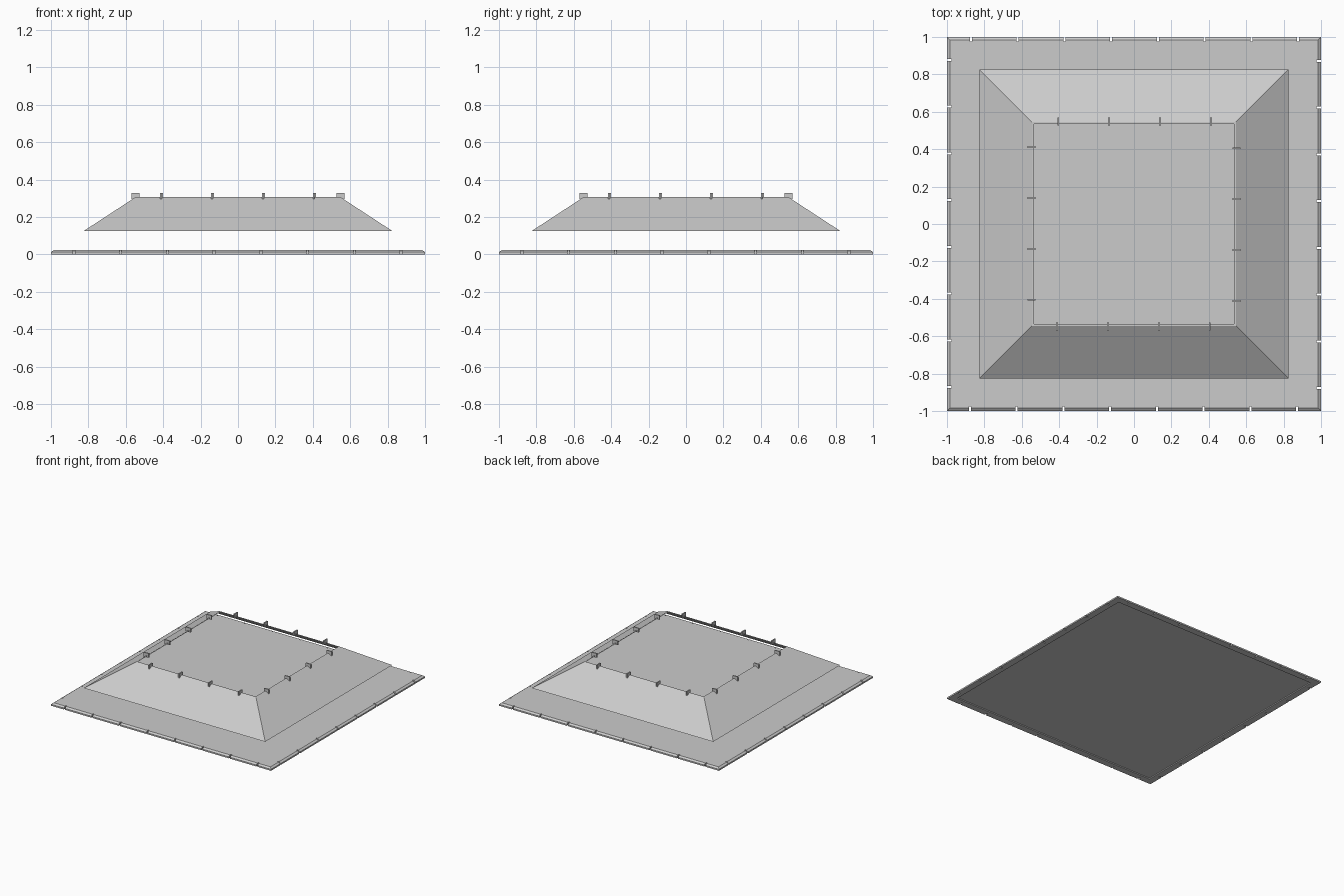
import bpy, bmesh
from mathutils import Matrix, Vector

if "Cube" in bpy.data.objects:
    bpy.data.objects.remove(bpy.data.objects["Cube"])

grey = bpy.data.materials.new("plain_grey")
grey.use_nodes = True
COLOUR = (0.6, 0.6, 0.6, 1)
grey.diffuse_color = COLOUR
grey.node_tree.nodes["Principled BSDF"].inputs["Base Color"].default_value = COLOUR


def finish(bm, name):
    mesh = bpy.data.meshes.new(name)
    bm.to_mesh(mesh)
    bm.free()
    mesh.materials.append(grey)
    obj = bpy.data.objects.new(name, mesh)
    bpy.context.collection.objects.link(obj)
    return obj


def square_loft(name, rings, closed):
    """Stack square rings given as (half width, height)."""
    bm = bmesh.new()
    loops = [[bm.verts.new((sx * r, sy * r, z))
              for sx, sy in ((-1, -1), (1, -1), (1, 1), (-1, 1))]
             for r, z in rings]
    for low, high in zip(loops, loops[1:]):
        for i in range(4):
            j = (i + 1) % 4
            bm.faces.new((low[i], low[j], high[j], high[i]))
    if closed:
        bm.faces.new(loops[0][::-1])
        bm.faces.new(loops[-1])
    return finish(bm, name)


def boxes_on_sides(name, count, spacing, reach, z, size):
    """Repeat a small box along all four sides of a square."""
    bm = bmesh.new()
    for side in range(4):
        turn = Matrix.Rotation(side * 1.5707963, 4, "Z")
        for i in range(count):
            place = Vector(((i - (count - 1) / 2) * spacing - 0.003, -reach, z))
            bmesh.ops.create_cube(bm, size=1, matrix=turn
                                  @ Matrix.Translation(place)
                                  @ Matrix.Diagonal((*size, 1)))
    return finish(bm, name)


# Base plate with a bevelled edge and a shallow recess underneath
base = square_loft("base_plate", [(0.945, 0.008), (0.945, 0), (1, 0),
                                  (1, 0.012), (0.985, 0.023)], True)

# Slots through the edge of the base plate
cutter = boxes_on_sides("slot_cutter", 8, 0.25, 1, 0.01, (0.011, 0.05, 0.1))
cutter.hide_render = True
cut = base.modifiers.new("slots", "BOOLEAN")
cut.operation = "DIFFERENCE"
cut.solver = "EXACT"
cut.object = cutter
graph = bpy.context.evaluated_depsgraph_get()
base.data = bpy.data.meshes.new_from_object(base.evaluated_get(graph))
base.modifiers.clear()
bpy.data.objects.remove(cutter)

# Raised sloping collar, open at the top and bottom, with a narrow lip
square_loft("sloping_collar", [(0.825, 0.125), (0.545, 0.308), (0.535, 0.308)], False)

# Small tabs standing on the collar lip
boxes_on_sides("lip_tabs", 4, 0.272, 0.548, 0.312, (0.01, 0.045, 0.034))
